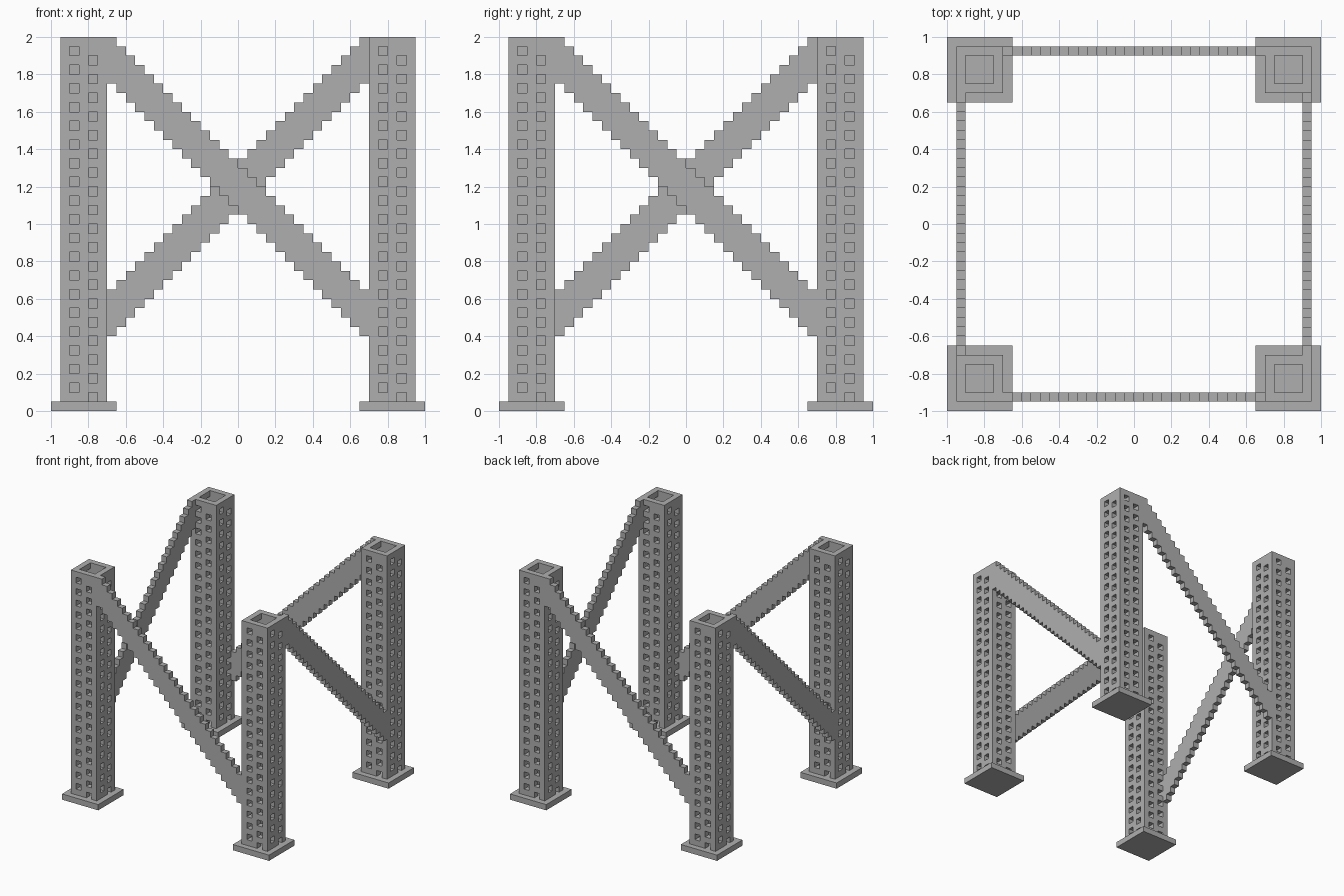
import bpy
import bmesh
from math import pi
from mathutils import Vector

old = bpy.data.objects.get("Cube")
if old:
    bpy.data.objects.remove(old, do_unlink=True)

UNIT = 0.05  # edge of one building block
CORNERS = ["front_left", "front_right", "back_right", "back_left"]
SIDES = ["front", "right", "back", "left"]

grey = bpy.data.materials.new("plain_grey")
grey.use_nodes = True
colour = (0.43, 0.43, 0.43, 1)
grey.diffuse_color = colour
grey.node_tree.nodes["Principled BSDF"].inputs["Base Color"].default_value = colour


def block_mesh(name, cells):
    """Skin a set of grid cells, keeping only the exposed faces."""
    bm = bmesh.new()
    for cell in cells:
        for axis in range(3):
            for sign in (-1, 1):
                near = list(cell)
                near[axis] += sign
                if tuple(near) in cells:
                    continue
                n, a, b = Vector(), Vector(), Vector()
                n[axis] = sign / 2
                a[(axis + 1) % 3] = 0.5
                b[(axis + 2) % 3] = sign / 2
                mid = Vector(cell) + Vector((0.5, 0.5, 0.5)) + n
                quad = (mid - a - b, mid + a - b, mid + a + b, mid - a + b)
                bm.faces.new([bm.verts.new(p * UNIT - Vector((1, 1, 0))) for p in quad])
    bmesh.ops.remove_doubles(bm, verts=bm.verts, dist=0.001)
    mesh = bpy.data.meshes.new(name)
    bm.to_mesh(mesh)
    bm.free()
    mesh.materials.append(grey)
    return mesh


def is_leg_cell(u, v, z):
    """Hollow square tube; holes alternate in height around the walls."""
    if max(abs(u), abs(v)) < 2:
        return False
    if min(abs(u), abs(v)) != 1 or z == 39:
        return True
    even_column = (u * v > 0) == (abs(v) == 2)
    return (z % 2 == 0) != even_column


# Perforated hollow leg
leg = block_mesh("leg", {(u + 3, v + 3, z)
                         for u in range(-2, 3) for v in range(-2, 3)
                         for z in range(1, 40) if is_leg_cell(u, v, z)})

# Square foot plate
foot = block_mesh("foot", {(x, y, 0) for x in range(7) for y in range(7)})

# Stepped diagonal brace, falling from one leg to the next
brace = block_mesh("brace", {(6 + i, 1, 35 - i + k) for i in range(28) for k in range(5)})

# Four identical corners and sides, turned about the centre
for turn in range(4):
    for mesh, part, places in ((leg, "leg", CORNERS), (foot, "foot_plate", CORNERS),
                               (brace, "diagonal_brace", SIDES)):
        ob = bpy.data.objects.new(places[turn] + "_" + part, mesh)
        ob.rotation_euler.z = turn * pi / 2
        bpy.context.collection.objects.link(ob)
